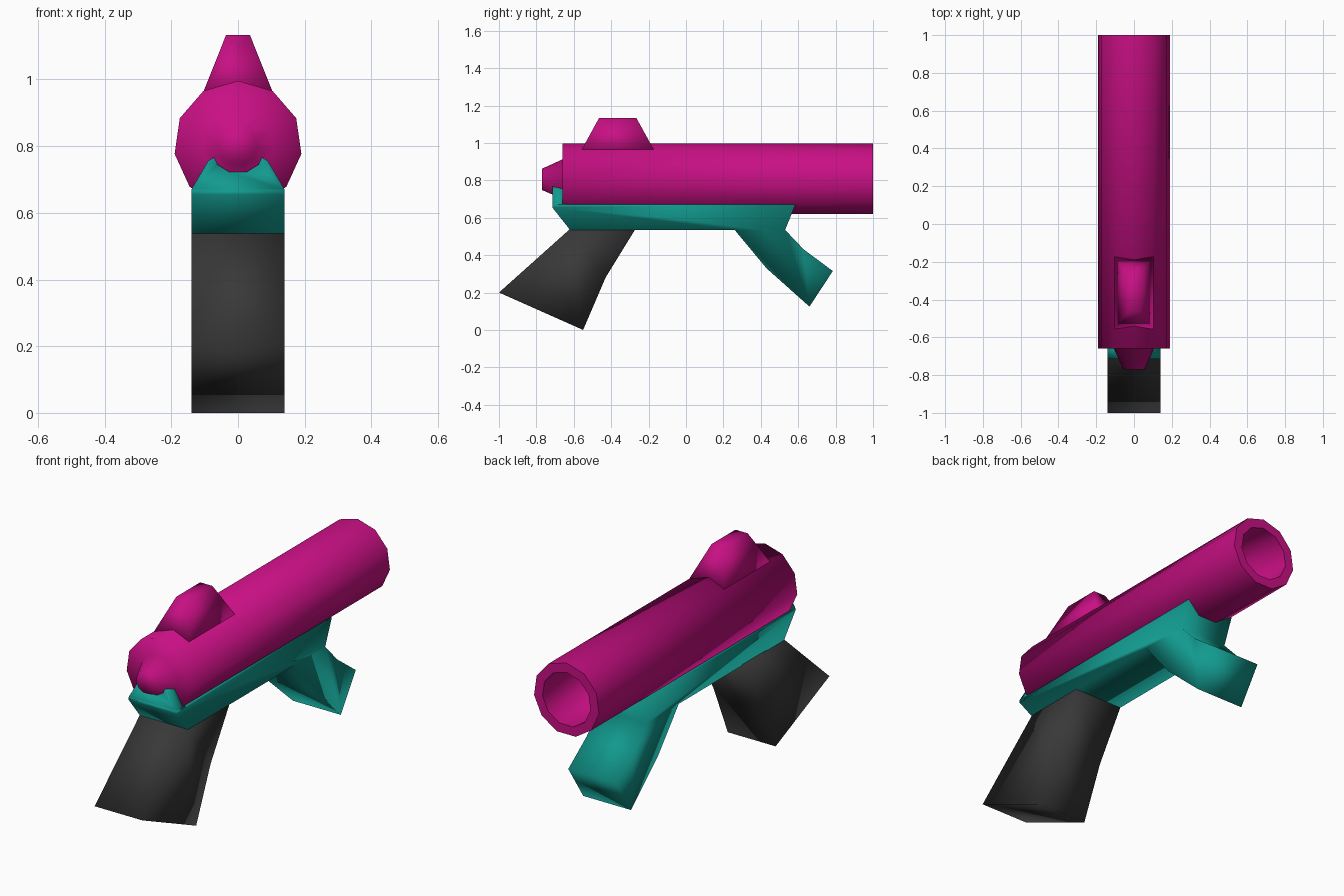
import bpy, bmesh
from math import sin, cos, tau

cube = bpy.data.objects.get("Cube")
if cube:
    bpy.data.objects.remove(cube, do_unlink=True)


def material(name, rgb):
    m = bpy.data.materials.new(name)
    m.use_nodes = True
    m.diffuse_color = (*rgb, 1)
    m.node_tree.nodes["Principled BSDF"].inputs["Base Color"].default_value = (*rgb, 1)
    return m


magenta = material("magenta", (0.58, 0.005, 0.23))
teal = material("teal", (0.006, 0.32, 0.27))
charcoal = material("charcoal", (0.04, 0.04, 0.04))


def loft(name, rings, mat, flat_bands=()):
    """Skin a series of matching rings, cap both ends, and shade smooth."""
    bm = bmesh.new()
    loops = [[bm.verts.new(p) for p in ring] for ring in rings]
    n = len(rings[0])
    for k, (a, b) in enumerate(zip(loops, loops[1:])):
        for i in range(n):
            j = (i + 1) % n
            f = bm.faces.new((a[i], a[j], b[j], b[i]))
            f.smooth = k not in flat_bands
    for cap in (loops[0], loops[-1]):
        bm.faces.new(cap).smooth = True
    bmesh.ops.recalc_face_normals(bm, faces=bm.faces)
    mesh = bpy.data.meshes.new(name)
    bm.to_mesh(mesh)
    bm.free()
    mesh.materials.append(mat)
    obj = bpy.data.objects.new(name, mesh)
    bpy.context.collection.objects.link(obj)
    return obj


def slab(name, profile, mat, half=0.14):
    """Extrude a side profile (y, z) across the width."""
    return loft(name, [[(x, y, z) for y, z in profile] for x in (-half, half)], mat)


def ring(radius, y, sides=11, height=0.804):
    return [(radius * sin(tau * i / sides), y, height + radius * cos(tau * i / sides))
            for i in range(sides)]


def rectangle(half, y0, y1, z):
    return [(-half, y0, z), (half, y0, z), (half, y1, z), (-half, y1, z)]


# Hollow barrel with a tapered rear plug and a flat muzzle rim
loft("barrel", [ring(r, y) for r, y in (
    (0.058, -0.77), (0.108, -0.66), (0.192, -0.66),
    (0.192, 1.0), (0.142, 1.0), (0.142, 0.3))], magenta, flat_bands=(3,))

# Tapered sight on top
loft("sight", [rectangle(0.105, -0.56, -0.17, 0.96),
               rectangle(0.036, -0.465, -0.265, 1.133)], magenta)

# Lower frame and slanted front handle in one profile
slab("frame", [(-0.715, 0.67), (-0.715, 0.655), (-0.62, 0.535), (0.26, 0.535),
               (0.43, 0.33), (0.66, 0.125), (0.785, 0.315), (0.63, 0.43),
               (0.53, 0.535), (0.585, 0.67)], teal)

# Notched lip behind the barrel
half_lip = [(0.14, 0.66), (0.14, 0.67), (0.09, 0.755), (0.072, 0.767),
            (0.062, 0.745), (0.025, 0.722)]
lip = half_lip + [(-x, z) for x, z in reversed(half_lip)]
loft("rear_lip", [[(x, y, z) for x, z in lip] for y in (-0.715, -0.64)], teal)

# Rear grip
slab("grip", [(-1.0, 0.2), (-0.55, 0.0), (-0.43, 0.28), (-0.27, 0.54),
              (-0.62, 0.54)], charcoal)
